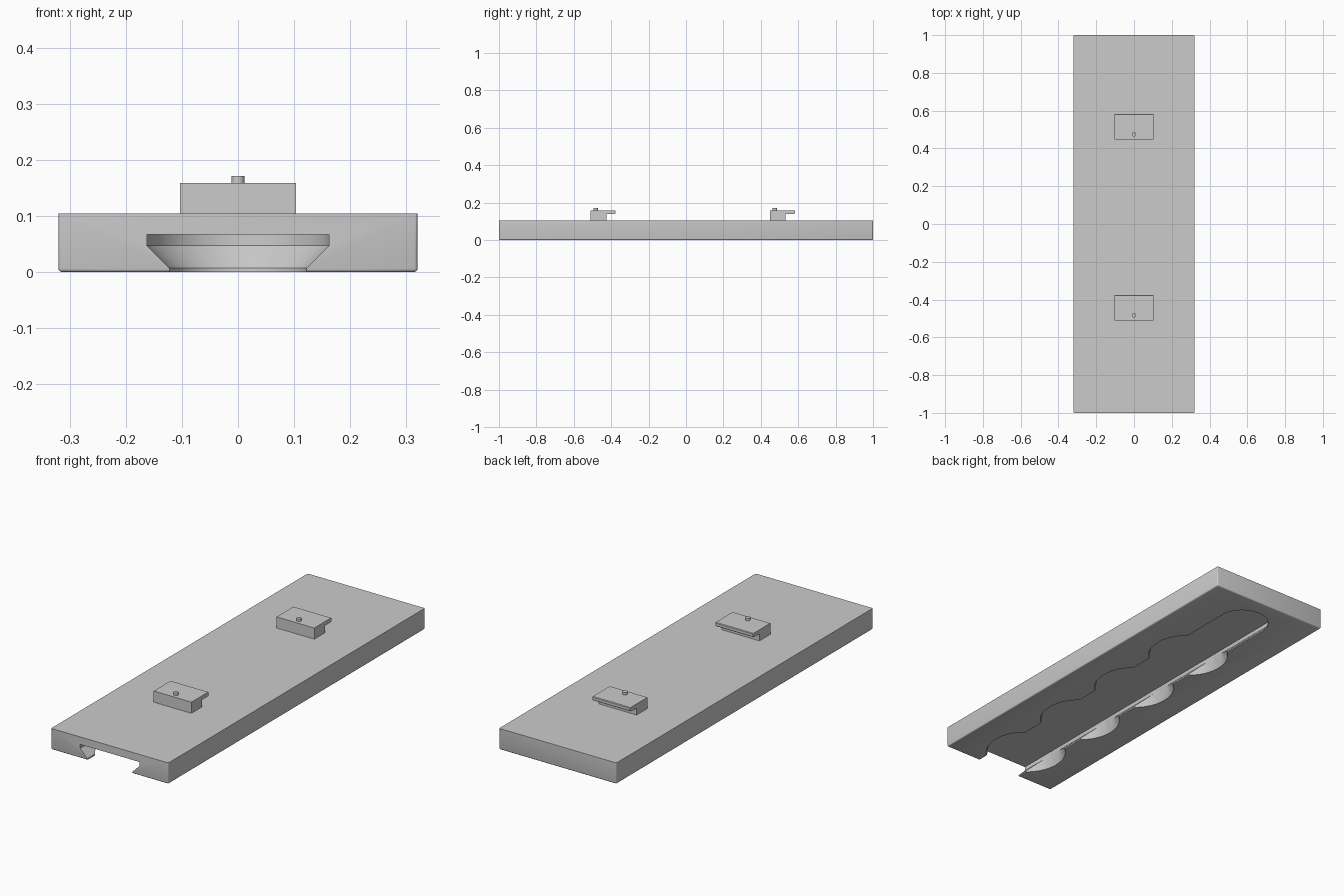
import bpy, bmesh, math

if "Cube" in bpy.data.objects:
    bpy.data.objects.remove(bpy.data.objects["Cube"])

grey = bpy.data.materials.new("light grey plastic")
grey.diffuse_color = (0.6, 0.6, 0.6, 1)
grey.use_nodes = True
grey.node_tree.nodes["Principled BSDF"].inputs["Base Color"].default_value = grey.diffuse_color


def finish(name, bm):
    bmesh.ops.recalc_face_normals(bm, faces=bm.faces)
    me = bpy.data.meshes.new(name)
    bm.to_mesh(me)
    bm.free()
    me.materials.append(grey)
    ob = bpy.data.objects.new(name, me)
    bpy.context.collection.objects.link(ob)
    return ob


def loft(name, rings):
    """Closed solid from stacked rings with equal point counts."""
    bm = bmesh.new()
    loops = [[bm.verts.new(p) for p in ring] for ring in rings]
    n = len(loops[0])
    for a, b in zip(loops, loops[1:]):
        for i in range(n):
            j = (i + 1) % n
            bm.faces.new((a[i], a[j], b[j], b[i]))
    bm.faces.new(loops[0])
    bm.faces.new(loops[-1])
    return finish(name, bm)


def circle(r, y, z, n=64):
    return [(r * math.cos(2 * math.pi * i / n), y + r * math.sin(2 * math.pi * i / n), z)
            for i in range(n)]


def slot_outline(r, z, n=32):
    arc = [(r * math.cos(math.pi * i / n), 0.8 + r * math.sin(math.pi * i / n), z)
           for i in range(n + 1)]
    return [(r, -1.1, z)] + arc + [(-r, -1.1, z)]


def smooth(ob):
    bpy.ops.object.select_all(action='DESELECT')
    ob.select_set(True)
    bpy.context.view_layer.objects.active = ob
    bpy.ops.object.shade_smooth_by_angle(angle=math.radians(30))


# Back plate, rounded on every edge except those of the top
bm = bmesh.new()
bmesh.ops.create_cube(bm, size=1)
for v in bm.verts:
    v.co = (v.co.x * 0.64, v.co.y * 2, (v.co.z + 0.5) * 0.104)
edges = [e for e in bm.edges if min(v.co.z for v in e.verts) < 0.01]
bmesh.ops.bevel(bm, geom=edges, offset=0.006, offset_type='OFFSET',
                segments=3, profile=0.5, affect='EDGES')
plate = finish("back_plate", bm)

# Dovetail slot, open at the front with a round back end
cutters = [loft("slot_cutter", [slot_outline(r, z) for r, z in
           ((0.1224, -0.02), (0.1224, 0.007), (0.1624, 0.047), (0.1624, 0.0667))])]
# Round tapered entry holes along the slot
for y in (-0.8, -0.4, 0.0, 0.4):
    cutters.append(loft("entry_hole_cutter", [circle(0.1935, y, -0.0136),
                                              circle(0.1627, y, 0.0655)]))
for c in cutters:
    m = plate.modifiers.new("cut", 'BOOLEAN')
    m.operation = 'DIFFERENCE'
    m.solver = 'EXACT'
    m.object = c

# Bake the cuts, then drop the cutters
bpy.context.view_layer.update()
dg = bpy.context.evaluated_depsgraph_get()
cut_mesh = bpy.data.meshes.new_from_object(plate.evaluated_get(dg))
plate.modifiers.clear()
plate.data = cut_mesh
for c in cutters:
    bpy.data.objects.remove(c)
smooth(plate)

# Two hooked blocks with a small locating pin each
for name, y in (("front", -0.51), ("rear", 0.448)):
    profile = ((0, 0.102), (0.084, 0.102), (0.084, 0.139), (0.129, 0.139),
               (0.134, 0.143), (0.134, 0.156), (0.131, 0.159), (0, 0.159))
    loft(name + "_hook", [[(x, y + py, pz) for py, pz in profile]
                          for x in (-0.103, 0.103)])
    pin = loft(name + "_pin", [circle(0.0115, y + 0.027, z, 24) for z in (0.155, 0.171)])
    smooth(pin)
